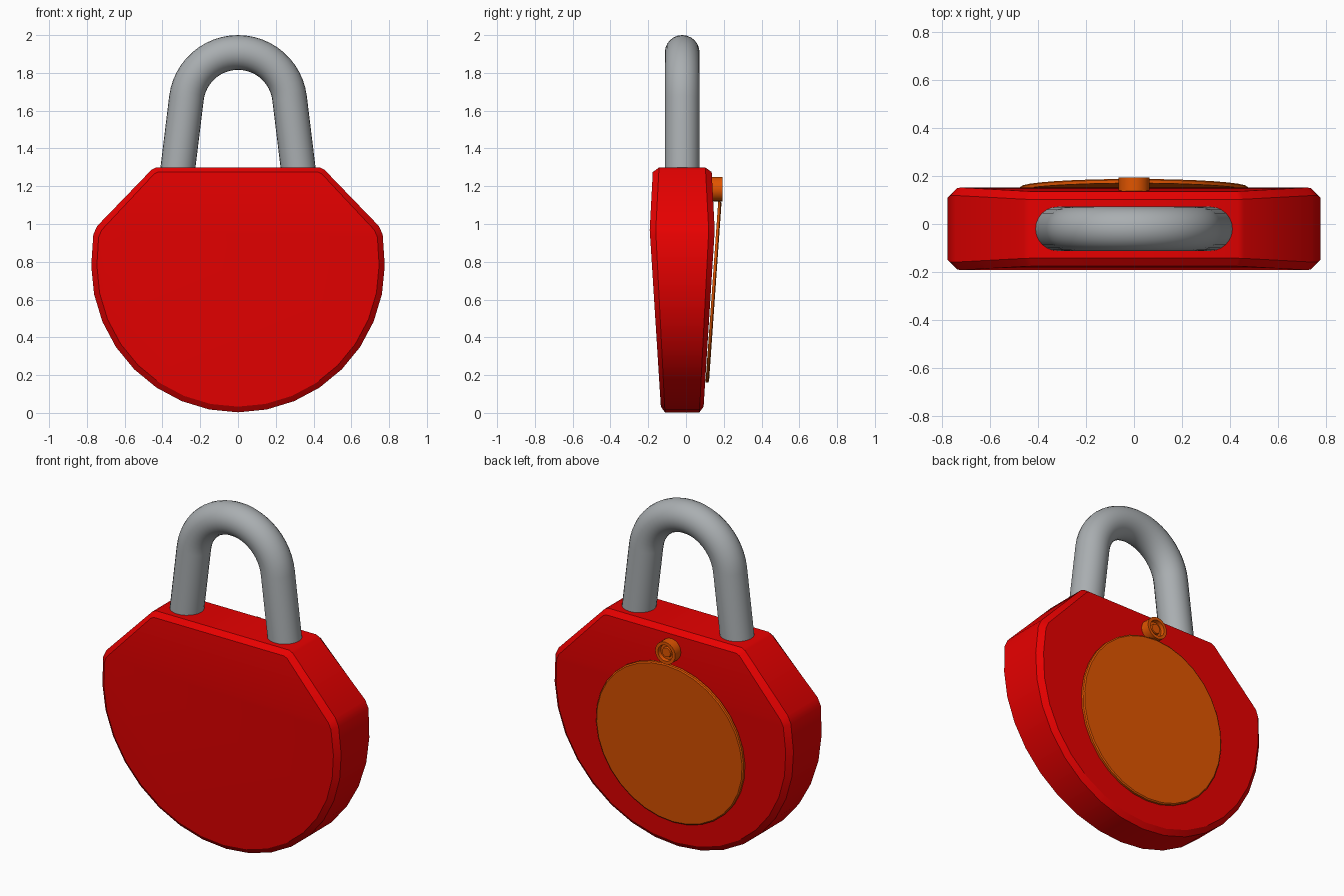
import bpy, bmesh, math
from mathutils import Matrix, Vector

if "Cube" in bpy.data.objects:
    bpy.data.objects.remove(bpy.data.objects["Cube"])


def material(name, rgb):
    m = bpy.data.materials.new(name)
    m.diffuse_color = (*rgb, 1)
    m.use_nodes = True
    m.node_tree.nodes["Principled BSDF"].inputs["Base Color"].default_value = m.diffuse_color
    return m


RED = material("red paint", (0.8, 0.0, 0.0))
STEEL = material("grey steel", (0.40, 0.425, 0.44))
ORANGE = material("orange metal", (0.75, 0.09, 0.0))
YC = -0.02  # middle of the body thickness


def finish(bm, name, mat, angle=30):
    bmesh.ops.recalc_face_normals(bm, faces=bm.faces)
    me = bpy.data.meshes.new(name)
    bm.to_mesh(me)
    bm.free()
    me.materials.append(mat)
    ob = bpy.data.objects.new(name, me)
    bpy.context.collection.objects.link(ob)
    bpy.ops.object.select_all(action='DESELECT')
    ob.select_set(True)
    bpy.context.view_layer.objects.active = ob
    bpy.ops.object.shade_smooth_by_angle(angle=math.radians(angle))
    return ob


def lathe(rings, segs, mat4, name, mat):
    """Rings of (radius, height) around the local z axis, capped at both ends."""
    bm = bmesh.new()
    loops = [[bm.verts.new((r * math.cos(i * math.tau / segs), r * math.sin(i * math.tau / segs), h))
              for i in range(segs)] for r, h in rings]
    for a, b in zip(loops, loops[1:]):
        for i in range(segs):
            j = (i + 1) % segs
            bm.faces.new((a[i], a[j], b[j], b[i]))
    bm.faces.new(loops[0])
    bm.faces.new(loops[-1])
    bm.transform(mat4)
    return finish(bm, name, mat)


# Body: round below, softened shoulders above, widest at the shoulder corners
def outline(r, corners):
    right = corners + [(r * math.cos(a), 0.78 + r * math.sin(a))
                       for a in (math.radians(11.25 * k) for k in range(0, -8, -1))]
    return right + [(0, 0.78 - r)] + [(-x, z) for x, z in reversed(right)]


KINK = 0.968


def half_depth(z):
    if z < KINK:
        return 0.113 + (z - 0.03) / (KINK - 0.03) * 0.059
    return 0.172 - (z - KINK) / (1.275 - KINK) * 0.016


bm = bmesh.new()
rim = outline(0.777, [(0.435, 1.299), (0.458, 1.287), (0.745, 0.99), (0.766, 0.945)])
face = outline(0.747, [(0.425, 1.275), (0.444, 1.265), (0.722, KINK), (0.738, 0.93)])
n = len(rim)
loops = []
for side, pts, drop in ((-1, face, 0), (-1, rim, 1), (1, rim, 1), (1, face, 0)):
    loops.append([bm.verts.new((x, YC + side * (half_depth(z) - drop * (0.02 + 0.012 * min(z, 1))), z))
                  for x, z in pts])
for a, b in zip(loops, loops[1:]):
    for i in range(n):
        j = (i + 1) % n
        bm.faces.new((a[i], a[j], b[j], b[i]))
for lp in (loops[0], loops[-1]):
    bm.faces.new(lp[2:-2])           # lower round panel
    bm.faces.new(lp[:3] + lp[-3:])   # upper shoulder panel
finish(bm, "lock_body", RED)

# Shackle: round bar swept along splayed legs and an arch
lean = math.radians(7)
path = [(0.33, 1.2)]
steps = 24
for k in range(steps + 1):
    a = lean + (math.pi - 2 * lean) * k / steps
    path.append((0.275 * math.cos(a), 1.633 + 0.275 * math.sin(a)))
path.append((-0.33, 1.2))
bm = bmesh.new()
segs, rad = 24, 0.092
rings = []
for i, (x, z) in enumerate(path):
    p, q = path[max(i - 1, 0)], path[min(i + 1, len(path) - 1)]
    t = Vector((q[0] - p[0], 0, q[1] - p[1])).normalized()
    side = t.cross(Vector((0, 1, 0)))
    rings.append([bm.verts.new(Vector((x, YC, z)) + rad * (side * math.cos(b) + Vector((0, 1, 0)) * math.sin(b)))
                  for b in (math.tau * s / segs for s in range(segs))])
for a, b in zip(rings, rings[1:]):
    for i in range(segs):
        j = (i + 1) % segs
        bm.faces.new((a[i], a[j], b[j], b[i]))
bm.faces.new(rings[0])
bm.faces.new(rings[-1])
finish(bm, "shackle", STEEL)

# Keyhole cover: thin tilted disc on the back
to_back = Matrix.Rotation(math.radians(-90), 4, 'X')
tilt = Matrix.Rotation(math.radians(-4), 4, 'X')
lathe([(0.48, 0), (0.48, 0.013), (0.473, 0.018)], 32,
      Matrix.Translation((0, 0.137, 0.64)) @ tilt @ to_back, "keyhole_cover", ORANGE)

# Pivot: stud with a recessed ring around its centre
lathe([(0.065, 0), (0.065, 0.072), (0.047, 0.072), (0.044, 0.05),
       (0.03, 0.05), (0.027, 0.062)], 24,
      Matrix.Translation((0, 0.122, 1.185)) @ to_back, "cover_pivot", ORANGE)
